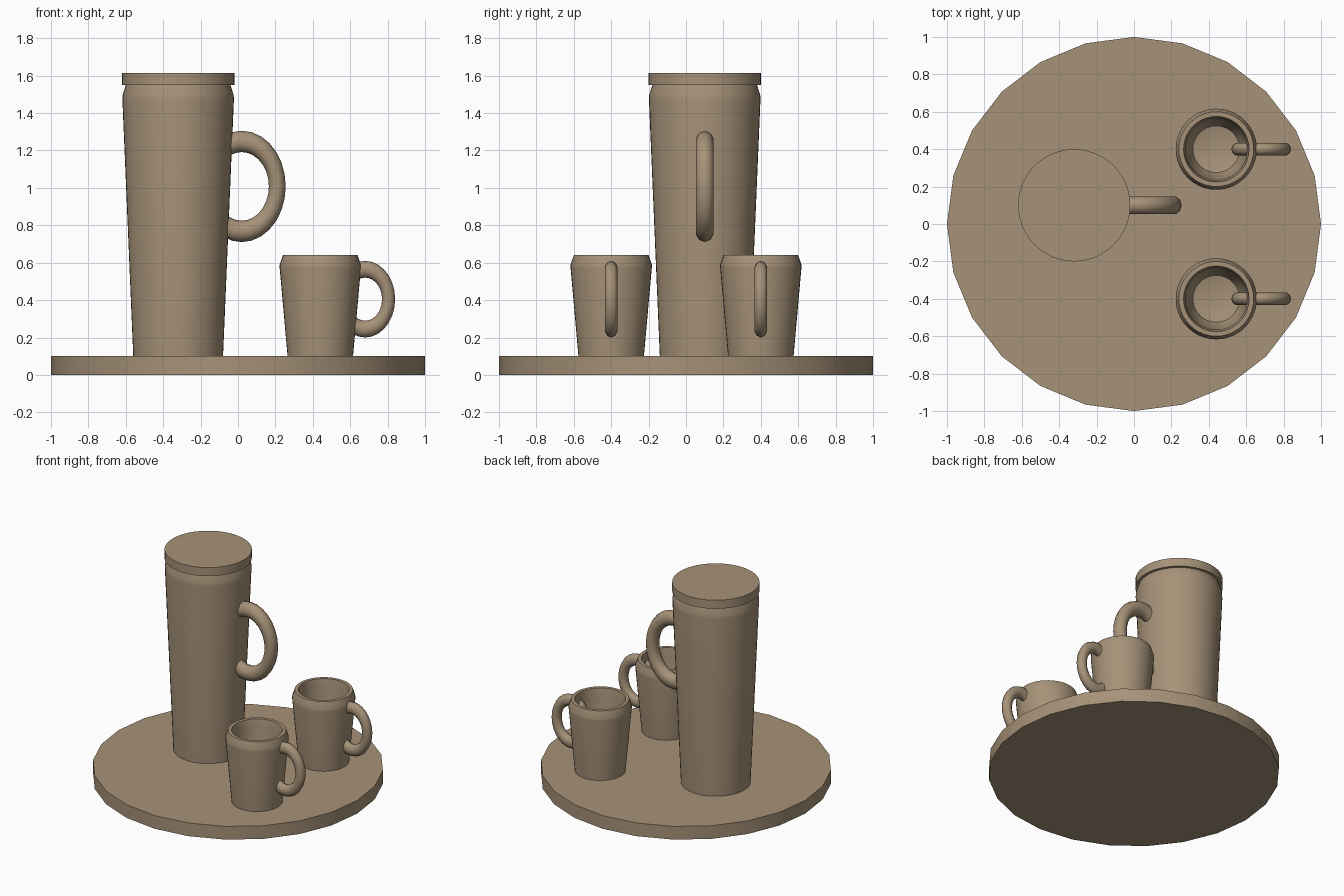
import bpy
import math

if "Cube" in bpy.data.objects:
    bpy.data.objects.remove(bpy.data.objects["Cube"])

clay = bpy.data.materials.new("warm_tan")
clay.diffuse_color = (0.381, 0.287, 0.188, 1.0)
clay.use_nodes = True
clay.node_tree.nodes["Principled BSDF"].inputs["Base Color"].default_value = clay.diffuse_color


def finish(obj, name, angle=35):
    obj.name = name
    obj.data.materials.append(clay)
    bpy.ops.object.select_all(action='DESELECT')
    obj.select_set(True)
    bpy.context.view_layer.objects.active = obj
    bpy.ops.object.shade_smooth_by_angle(angle=math.radians(angle))
    return obj


def lathe(name, profile, x, y, sides, angle=35):
    """Revolve (radius, z) points; radius 0 makes a single pole vertex."""
    verts, rings, faces = [], [], []
    for r, z in profile:
        n = 1 if r == 0 else sides
        rings.append([len(verts) + i for i in range(n)])
        for i in range(n):
            a = 2 * math.pi * i / sides
            verts.append((r * math.cos(a), r * math.sin(a), z))
    for a, b in zip(rings, rings[1:]):
        for i in range(sides):
            j = (i + 1) % sides
            if len(a) == 1:
                faces.append((a[0], b[j], b[i]))
            elif len(b) == 1:
                faces.append((a[i], a[j], b[0]))
            else:
                faces.append((a[i], a[j], b[j], b[i]))
    mesh = bpy.data.meshes.new(name)
    mesh.from_pydata(verts, [], faces)
    obj = bpy.data.objects.new(name, mesh)
    bpy.context.collection.objects.link(obj)
    obj.location = (x, y, 0)
    return finish(obj, name, angle)


def ring_handle(name, loc, major, minor, stretch, thick):
    """Upright ring, stretched in height, partly sunk in the vessel wall."""
    bpy.ops.mesh.primitive_torus_add(major_radius=major, minor_radius=minor,
                                     major_segments=28, minor_segments=10,
                                     location=loc, rotation=(math.pi / 2, 0, 0))
    obj = bpy.context.object
    # local y is world z, local z is world y
    obj.scale = (1, stretch, thick)
    bpy.ops.object.transform_apply(location=False, rotation=True, scale=True)
    return finish(obj, name, 60)


# round tray
lathe("tray", [(0, 0), (1, 0), (1, 0.1), (0, 0.1)], 0, 0, 24)

# tall flask with rounded shoulder, lid and handle
fx, fy = -0.32, 0.1
lathe("flask_body", [(0, 0.1), (0.24, 0.1), (0.298, 1.47), (0.297, 1.495),
                     (0.28, 1.55), (0, 1.55)], fx, fy, 48)
lathe("flask_lid", [(0, 1.55), (0.3, 1.55), (0.3, 1.615), (0, 1.615)], fx, fy, 48)
ring_handle("flask_handle", (0.02, fy, 1.008), 0.19, 0.045, 1.266, 1.1)

# two open cups with handles
cup = [(0, 0.1), (0.175, 0.1), (0.217, 0.57), (0.217, 0.59), (0.2, 0.64),
       (0.175, 0.64), (0.165, 0.58), (0.157, 0.25), (0.125, 0.17), (0, 0.14)]
for label, y in (("front", -0.4), ("back", 0.4)):
    lathe(label + "_cup", cup, 0.44, y, 40, 50)
    ring_handle(label + "_cup_handle", (0.68, y, 0.405), 0.125, 0.035, 1.28, 1.0)
